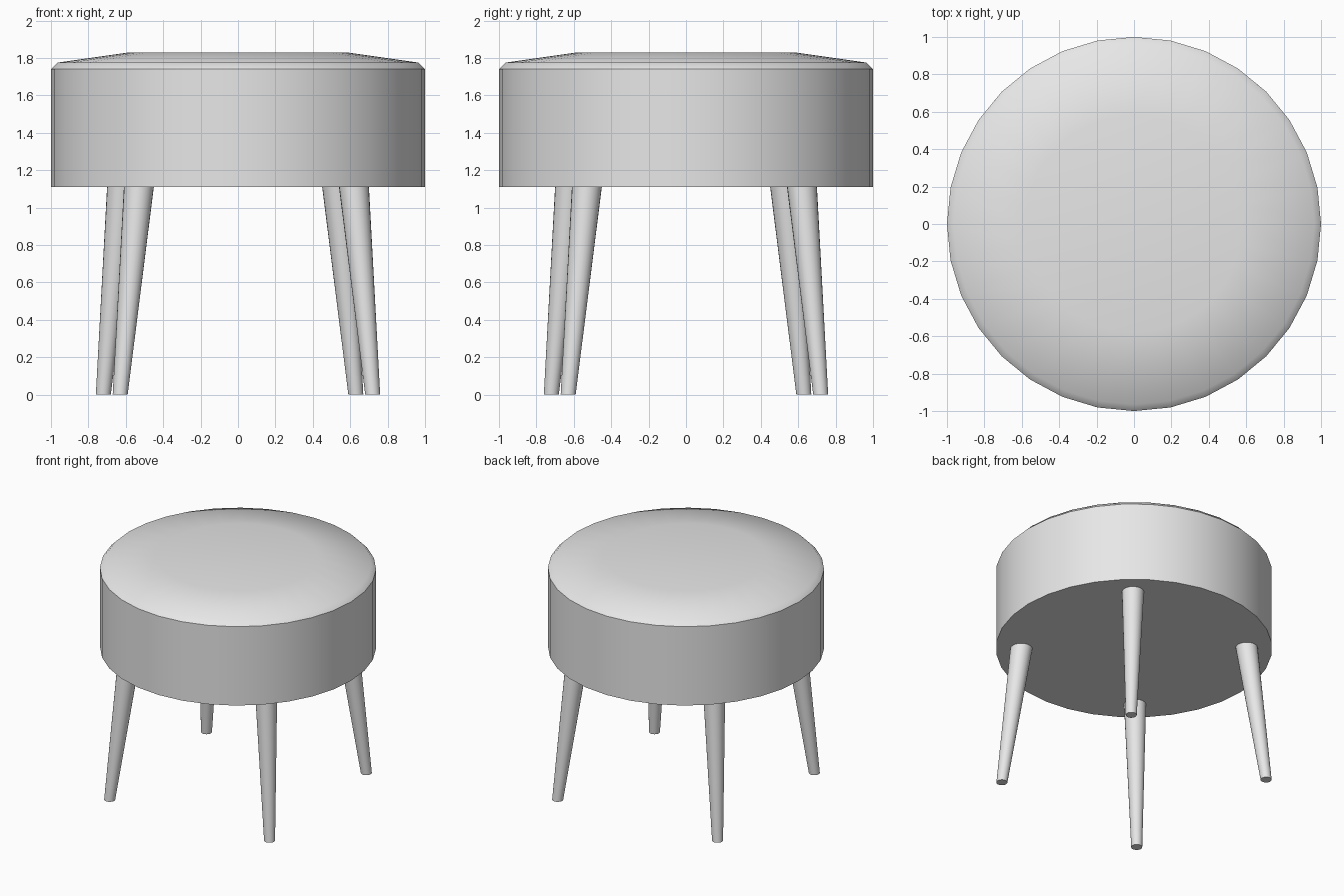
import bpy, bmesh
from math import cos, sin, pi, radians

if "Cube" in bpy.data.objects:
    bpy.data.objects.remove(bpy.data.objects["Cube"], do_unlink=True)

grey = bpy.data.materials.new("light_grey")
grey.use_nodes = True
colour = (0.8, 0.8, 0.8, 1)
grey.diffuse_color = colour
grey.node_tree.nodes["Principled BSDF"].inputs["Base Color"].default_value = colour


def loft(name, rings, sides, cap_bottom=True, cap_top=True, sharp=30):
    """Join horizontal circles given as (x, y, z, radius), bottom to top."""
    bm = bmesh.new()
    loops = []
    for x, y, z, r in rings:
        loops.append([bm.verts.new((x + r * cos(2 * pi * i / sides),
                                    y + r * sin(2 * pi * i / sides), z))
                      for i in range(sides)])
    for low, high in zip(loops, loops[1:]):
        for i in range(sides):
            j = (i + 1) % sides
            bm.faces.new((low[i], low[j], high[j], high[i]))
    if cap_bottom:
        bm.faces.new(loops[0][::-1])
    if cap_top:
        bm.faces.new(loops[-1])
    mesh = bpy.data.meshes.new(name)
    bm.to_mesh(mesh)
    bm.free()
    mesh.materials.append(grey)
    obj = bpy.data.objects.new(name, mesh)
    bpy.context.collection.objects.link(obj)
    bpy.ops.object.select_all(action="DESELECT")
    obj.select_set(True)
    bpy.context.view_layer.objects.active = obj
    bpy.ops.object.shade_smooth_by_angle(angle=radians(sharp))
    return obj


# Upholstered drum and its softly domed top
loft("seat_drum", [(0, 0, 1.11, 1), (0, 0, 1.74, 1)], 32, cap_top=False)
loft("seat_cushion", [(0, 0, 1.74, 1), (0, 0, 1.775, 0.965), (0, 0, 1.83, 0.58)],
     32, cap_bottom=False, sharp=60)

# Splayed, tapered legs, repeated by quarter turns
FOOT, HIP = (0.72, -0.63), (0.62, -0.53)
LEG_TOP, FERRULE_TOP = 1.11, 0.1


def leg_ring(z, turn):
    t = z / LEG_TOP
    x, y = (a + (b - a) * t for a, b in zip(FOOT, HIP))
    for _ in range(turn):
        x, y = -y, x
    return x, y, z, 0.04 + 0.04 * t


for turn, place in enumerate(("front_left", "back_left", "back_right", "front_right")):
    loft(place + "_ferrule", [leg_ring(0, turn), leg_ring(FERRULE_TOP, turn)], 24, cap_top=False)
    loft(place + "_leg", [leg_ring(FERRULE_TOP, turn), leg_ring(LEG_TOP, turn)], 24,
         cap_bottom=False)
